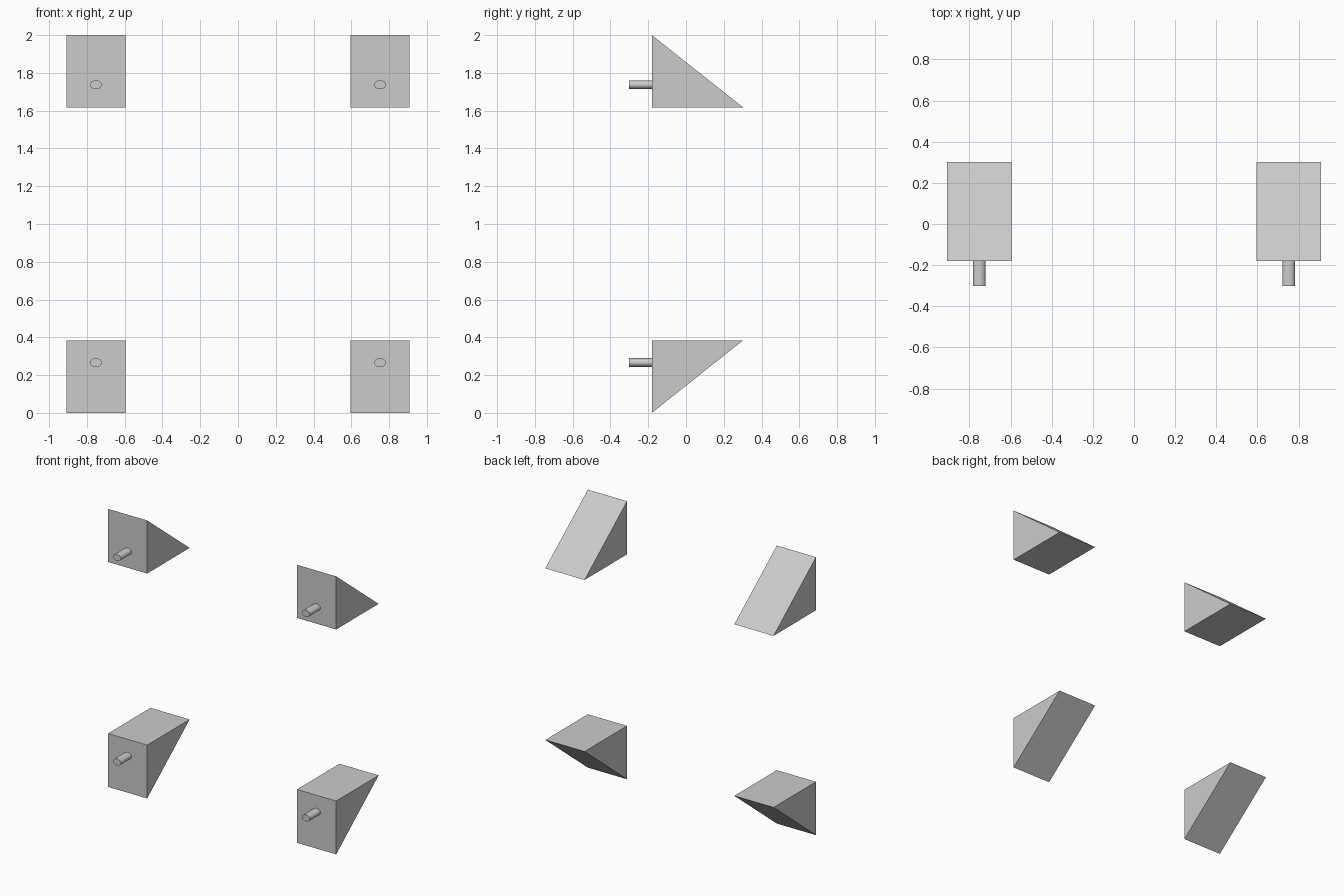
import bpy, bmesh, math

if "Cube" in bpy.data.objects:
    bpy.data.objects.remove(bpy.data.objects["Cube"])

X, W = 0.752, 0.312            # side offset and width of each wedge
FRONT, BACK, PIN_TIP = -0.181, 0.302, -0.302


def wedge(name, x, z_flat, z_tip):
    """Triangular prism: flat face at z_flat, sloping to z_tip at the front."""
    bm = bmesh.new()
    profile = [(FRONT, z_flat), (BACK, z_flat), (FRONT, z_tip)]
    face = bm.faces.new([bm.verts.new((x - W / 2, y, z)) for y, z in profile])
    ext = bmesh.ops.extrude_face_region(bm, geom=[face])
    verts = [g for g in ext["geom"] if isinstance(g, bmesh.types.BMVert)]
    bmesh.ops.translate(bm, verts=verts, vec=(W, 0, 0))
    bmesh.ops.recalc_face_normals(bm, faces=bm.faces)
    mesh = bpy.data.meshes.new(name)
    bm.to_mesh(mesh)
    bm.free()
    bpy.context.collection.objects.link(bpy.data.objects.new(name, mesh))


def pin(name, x, z):
    """Oval pin standing out of the front face."""
    bpy.ops.mesh.primitive_cylinder_add(
        vertices=32, radius=1, depth=1,
        location=(x, (FRONT + PIN_TIP) / 2, z), rotation=(math.pi / 2, 0, 0))
    ob = bpy.context.object
    ob.name = name
    ob.scale = (0.031, 0.0235, FRONT - PIN_TIP)
    bpy.ops.object.transform_apply(location=False, rotation=True, scale=True)
    bpy.ops.object.shade_smooth_by_angle(angle=math.radians(40))


# Four corner feet, each with one pin
for side, x in (("left", -X), ("right", X)):
    for level, z_flat, z_tip, z_pin in (("lower", 0.384, 0.0, 0.266),
                                        ("upper", 1.618, 2.0, 1.737)):
        wedge(f"{level}_{side}_wedge", x, z_flat, z_tip)
        pin(f"{level}_{side}_pin", x, z_pin)
